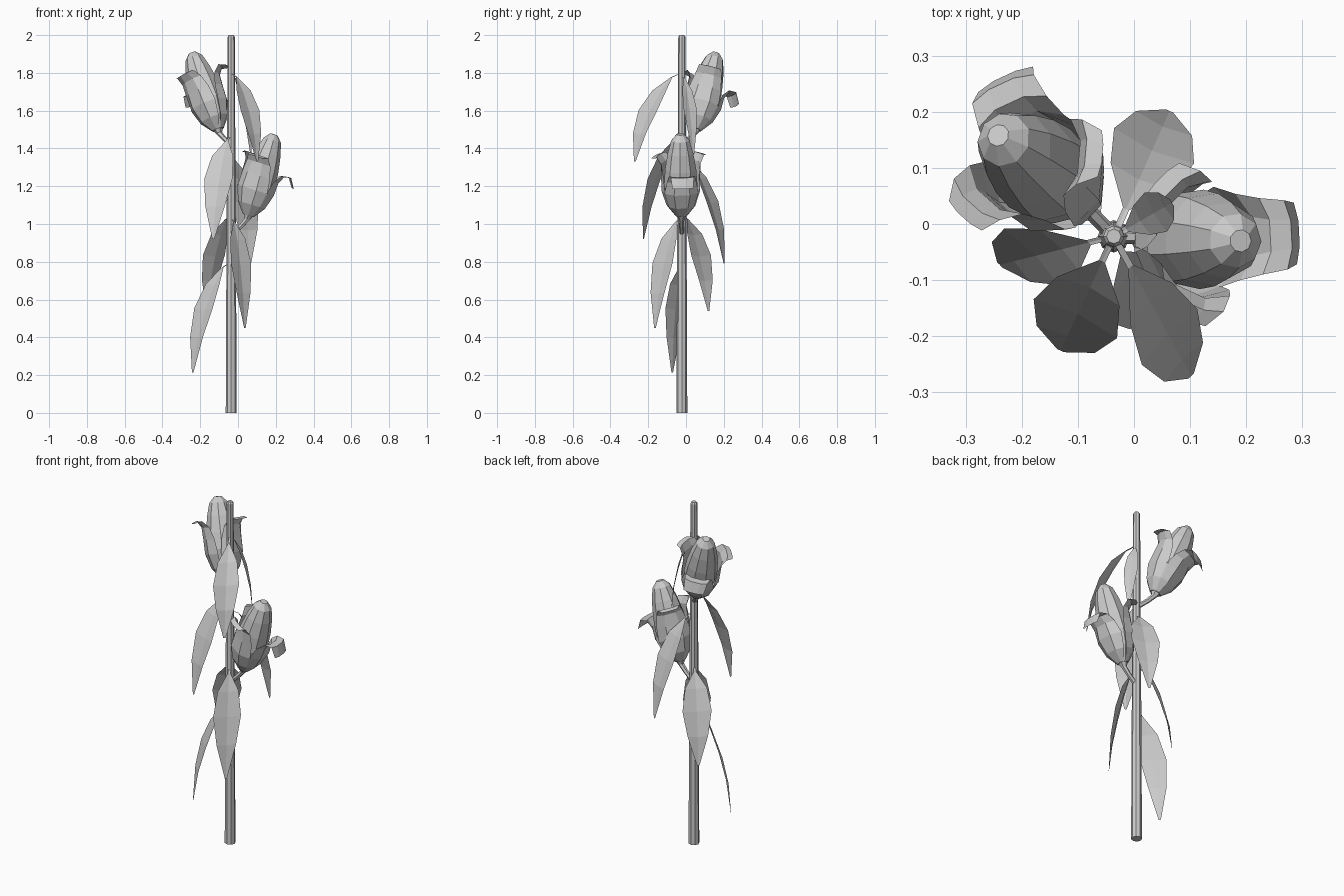
import bpy, bmesh
from math import sin, cos, pi, radians
from mathutils import Vector as V

if "Cube" in bpy.data.objects:
    bpy.data.objects.remove(bpy.data.objects["Cube"])

STEM = V((-0.036, -0.022, 0))


def make(name, verts, faces):
    me = bpy.data.meshes.new(name)
    me.from_pydata(verts, [], faces)
    bm = bmesh.new()
    bm.from_mesh(me)
    bmesh.ops.recalc_face_normals(bm, faces=bm.faces)
    bm.to_mesh(me)
    bm.free()
    ob = bpy.data.objects.new(name, me)
    bpy.context.collection.objects.link(ob)


def grid(name, rows, closed=False, cap=False):
    """Skin rows of points, optionally closed round and capped."""
    n = len(rows[0])
    faces = [(i*n + j, i*n + (j+1) % n, (i+1)*n + (j+1) % n, (i+1)*n + j)
             for i in range(len(rows)-1) for j in range(n if closed else n-1)]
    if cap:
        faces += [tuple(range(n)), tuple((len(rows)-1)*n + j for j in range(n))]
    make(name, [p for r in rows for p in r], faces)


def ring(c, a, r, n, p=None):
    a = a.normalized()
    p = p or a.orthogonal()
    p = (p - a*p.dot(a)).normalized()
    q = a.cross(p)
    return [c + (p*cos(2*pi*k/n) + q*sin(2*pi*k/n))*r for k in range(n)]


# main stem
UP, X = V((0, 0, 1)), V((1, 0, 0))
grid("stem", [ring(STEM + UP*z, UP, r, 8, X) for z, r in
              ((0, .029), (.7, .026), (1.4, .022), (1.99, .019), (2, .013))], True, True)


# drooping leaves: direction, twist, start height, tip height, reach, half width
LEAF = ((0, 0, .01), (.22, -.05, .02), (.48, -.20, .75), (.72, -.42, 1),
        (.9, -.68, .7), (1, -1, .06))


def leaf(name, az, twist, z0, z1, reach, w):
    d = V((cos(radians(az)), sin(radians(az)), 0))
    t = radians(az + 90 + twist)
    side = V((cos(t), sin(t), 0))
    rows = []
    for f, h, k in LEAF:
        c = STEM + d*reach*f + UP*(z0 + h*(z0 - z1))
        hw = max(w*k, .006)
        rows.append([c - side*hw, c - d*.12*hw - UP*.12*hw, c + side*hw])
    grid(name, rows)


for i, args in enumerate(((194, 30, .80, .215, .21, .07), (-63, 18, 1.04, .45, .16, .075),
                          (132, 0, 1.05, .54, .19, .078), (66, 0, 1.36, .79, .245, .078),
                          (245, 0, 1.47, .92, .225, .082), (-61, 16, 1.80, 1.33, .285, .07),
                          (30, 0, 1.79, 1.37, .12, .04))):
    leaf("leaf_%d" % (i+1), *args)

# flowers: bulbous bud, one drooping outer petal, two upright petals, bent stalk
BUD = ((0, .03), (.08, .07), (.17, .09), (.26, .084), (.35, .069), (.42, .049), (.452, .02))
CURLED = ((0, .032, 58), (.06, .078, 60), (.14, .104, 60), (.21, .104, 48),
          (.25, .122, 34), (.257, .158, 23), (.205, .188, 17))
UPRIGHT = ((0, .032, 58), (.06, .078, 60), (.14, .104, 60), (.22, .104, 54),
           (.285, .105, 42), (.322, .128, 28), (.312, .155, 16))


def flower(name, base, tip, z_stalk, petals):
    base, tip = V(base), V(tip)
    a = (tip - base).normalized()
    s = (tip - base).length / .452
    out = V((a.x, a.y, 0))
    grid(name + "_bud", [ring(base + a*h*s, a, r, 9, out) for h, r in BUD], True, True)
    for i, az in enumerate(petals):
        p = V((cos(radians(az)), sin(radians(az)), 0))
        p = (p - a*p.dot(a)).normalized()
        q = a.cross(p)
        rows = []
        for h, r, w in (UPRIGHT if i else CURLED):
            rows.append([base + a*h + (p*cos(t) + q*sin(t))*r
                         for t in (radians(w*k) for k in (-1, -.4, .4, 1))])
        grid("%s_petal_%d" % (name, i+1), rows)
    start = STEM + UP*z_stalk
    mid = start.lerp(base, .6)
    mid.z -= .012
    grid(name + "_stalk", [ring(start, mid - start, .013, 6, UP.cross(out)),
                           ring(mid, base - start, .013, 6, UP.cross(out)),
                           ring(base - a*.02, a, .016, 6, UP.cross(out)),
                           ring(base + a*.01, a, .032, 6, UP.cross(out))], True, True)


flower("upper_flower", (-.105, .05, 1.5), (-.242, .158, 1.905), 1.42, (115, -5, 228))
flower("lower_flower", (.055, -.025, 1.045), (.19, -.03, 1.475), .94, (3, 135, -115))
